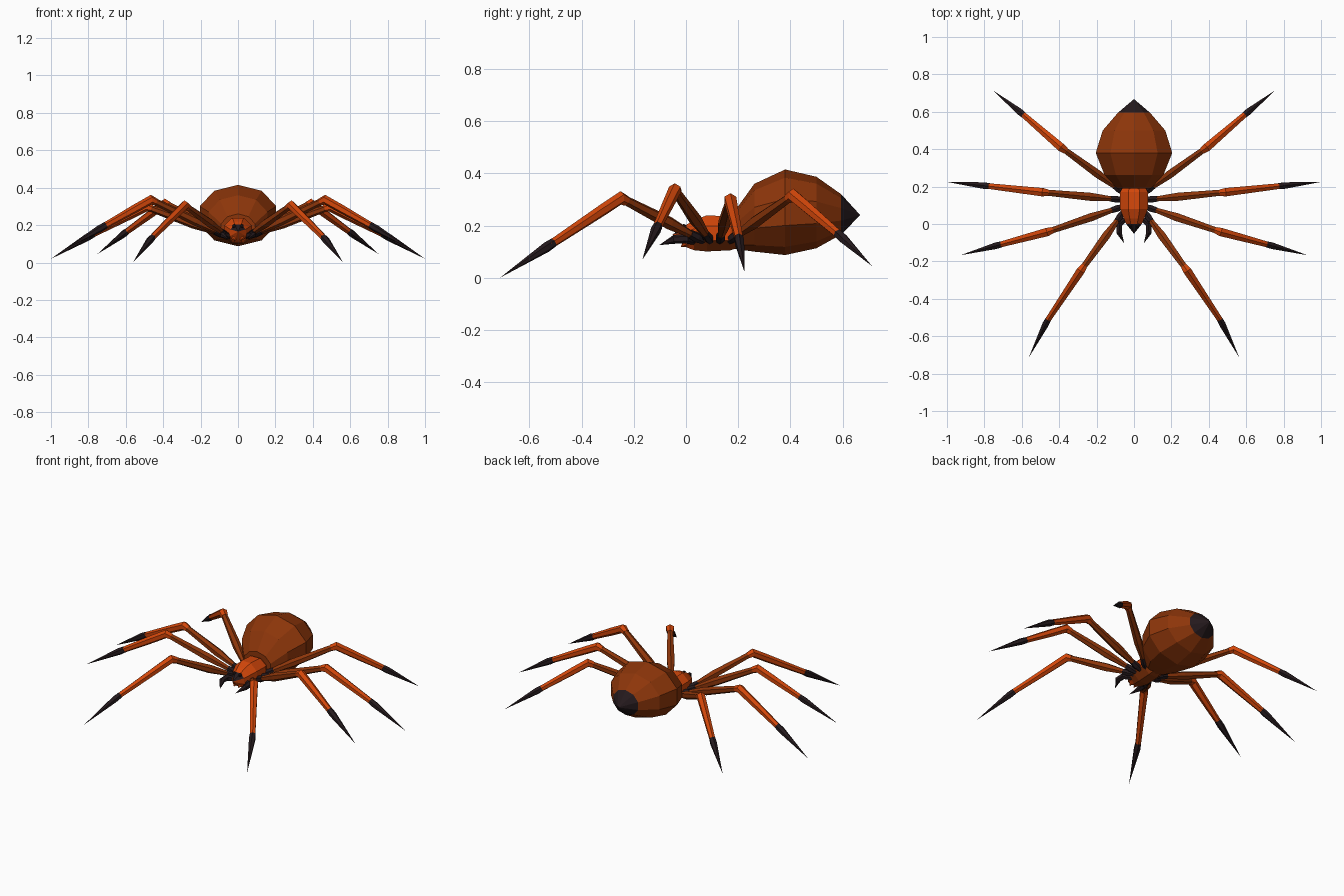
import bpy, bmesh, math
from mathutils import Vector

if "Cube" in bpy.data.objects:
    bpy.data.objects.remove(bpy.data.objects["Cube"])


def material(name, rgb):
    m = bpy.data.materials.new(name)
    m.diffuse_color = (*rgb, 1)
    m.use_nodes = True
    m.node_tree.nodes["Principled BSDF"].inputs["Base Color"].default_value = m.diffuse_color
    return m


ORANGE = material("bright orange", (0.65, 0.062, 0.003))
BROWN = material("brown", (0.265, 0.036, 0.003))
BLACK = material("near black", (0.018, 0.010, 0.012))


def loft(name, rings, sides, mats, rule=None, turn=0.0, axis=None):
    """Faceted tube through rings of (centre, half width, half height)."""
    bm = bmesh.new()
    pts = [Vector(r[0]) for r in rings]
    loops = []
    for i, (_, rx, rz) in enumerate(rings):
        if rx == 0:
            loops.append([bm.verts.new(pts[i])])
            continue
        t = Vector()
        if i > 0:
            t += (pts[i] - pts[i - 1]).normalized()
        if i < len(pts) - 1:
            t += (pts[i + 1] - pts[i]).normalized()
        t = Vector(axis) if axis else t.normalized()
        side = t.cross(Vector((0, 0, 1))).normalized()
        up = side.cross(t)
        loop = []
        for k in range(sides):
            a = math.tau * k / sides + turn
            loop.append(bm.verts.new(pts[i] + side * rx * math.sin(a) + up * rz * math.cos(a)))
        loops.append(loop)
    for a, b in zip(loops, loops[1:]):
        for k in range(sides):
            n = (k + 1) % sides
            if len(a) == 1:
                bm.faces.new((a[0], b[n], b[k]))
            elif len(b) == 1:
                bm.faces.new((a[k], a[n], b[0]))
            else:
                bm.faces.new((a[k], a[n], b[n], b[k]))
    for end in (loops[0], loops[-1]):
        if len(end) > 1:
            bm.faces.new(end)
    bmesh.ops.recalc_face_normals(bm, faces=bm.faces)
    if rule:
        for f in bm.faces:
            f.material_index = rule(f.calc_center_median())
    me = bpy.data.meshes.new(name)
    bm.to_mesh(me)
    bm.free()
    for m in mats:
        me.materials.append(m)
    ob = bpy.data.objects.new(name, me)
    bpy.context.collection.objects.link(ob)
    return ob


# Abdomen with dark rear tip: y, centre z, half width, half height
abdomen = [(0.19, 0.185, 0.095, 0.075), (0.262, 0.23, 0.165, 0.13),
           (0.38, 0.251, 0.215, 0.164), (0.50, 0.25, 0.176, 0.137),
           (0.595, 0.243, 0.09, 0.077), (0.668, 0.24, 0, 0)]
loft("abdomen", [((0, y, z), w, h) for y, z, w, h in abdomen], 10,
     [BROWN, BLACK], lambda c: int(c.y > 0.6), axis=(0, 1, 0))

# Carapace: orange above, brown belly, dark patch on top of the snout
carapace = [(0.215, 0.165, 0.055, 0.05), (0.17, 0.17, 0.08, 0.07),
            (0.08, 0.17, 0.08, 0.075), (0.03, 0.163, 0.06, 0.062),
            (0.0, 0.16, 0.045, 0.046), (-0.052, 0.165, 0, 0)]


def carapace_colour(c):
    if c.y < -0.005 and c.z > 0.165:
        return 2
    return 1 if c.z < 0.135 and c.y > 0.03 else 0


loft("carapace", [((0, y, z), w, h) for y, z, w, h in carapace], 8,
     [ORANGE, BROWN, BLACK], carapace_colour, math.pi / 8, (0, 1, 0))

# Legs: hip, knee, ankle, tip
legs = {
    "front": ((0.06, 0.06, 0.145), (0.285, -0.25, 0.306), (0.462, -0.515, 0.13), (0.562, -0.713, 0.0)),
    "second": ((0.07, 0.09, 0.145), (0.465, -0.043, 0.336), (0.715, -0.11, 0.195), (0.928, -0.167, 0.07)),
    "third": ((0.07, 0.13, 0.145), (0.49, 0.17, 0.298), (0.78, 0.203, 0.15), (1.0, 0.225, 0.02)),
    "rear": ((0.06, 0.17, 0.145), (0.39, 0.41, 0.316), (0.595, 0.587, 0.165), (0.752, 0.713, 0.045)),
}


def tube(name, rings, mat):
    loft(name, [(p, r, r) for p, r in rings], 6, [mat])


for s, label in ((1, "right"), (-1, "left")):
    for pos, joints in legs.items():
        hip, knee, ankle, tip = [Vector((s * x, y, z)) for x, y, z in joints]
        tag = f"{label}_{pos}"
        thigh = (knee - hip).normalized()
        shin = (ankle - knee).normalized()
        tube(tag + "_hip_joint", [(hip - thigh * 0.01, 0.014), (hip + thigh * 0.025, 0.02),
                                  (hip + thigh * 0.06, 0.017)], BLACK)
        tube(tag + "_thigh", [(hip + thigh * 0.045, 0.014), (hip.lerp(knee, 0.4), 0.025),
                              (knee - thigh * 0.02, 0.018)], BROWN)
        tube(tag + "_shin", [(knee - thigh * 0.03, 0.02), (knee, 0.026),
                             (knee + shin * 0.1, 0.023), (ankle + shin * 0.01, 0.017)], ORANGE)
        tube(tag + "_foot", [(ankle - shin * 0.01, 0.018), (ankle.lerp(tip, 0.1), 0.02),
                             (tip, 0)], BLACK)

    # Hooked feelers and small fangs beside the mouth
    feeler = [((0.04, 0.03, 0.14), 0.014), ((0.078, 0.0, 0.15), 0.019),
              ((0.08, -0.045, 0.147), 0.017), ((0.053, -0.103, 0.125), 0)]
    tube(label + "_feeler", [((s * x, y, z), r) for (x, y, z), r in feeler], BLACK)
    fang = [((0.02, 0.03, 0.14), 0.02), ((0.02, 0.0, 0.135), 0.018), ((0.014, -0.02, 0.118), 0)]
    tube(label + "_fang", [((s * x, y, z), r) for (x, y, z), r in fang], ORANGE)

    # Eyes
    bpy.ops.mesh.primitive_ico_sphere_add(subdivisions=1, radius=0.012,
                                          location=(s * 0.02, -0.008, 0.195))
    eye = bpy.context.object
    eye.name = label + "_eye"
    eye.data.materials.append(BLACK)
